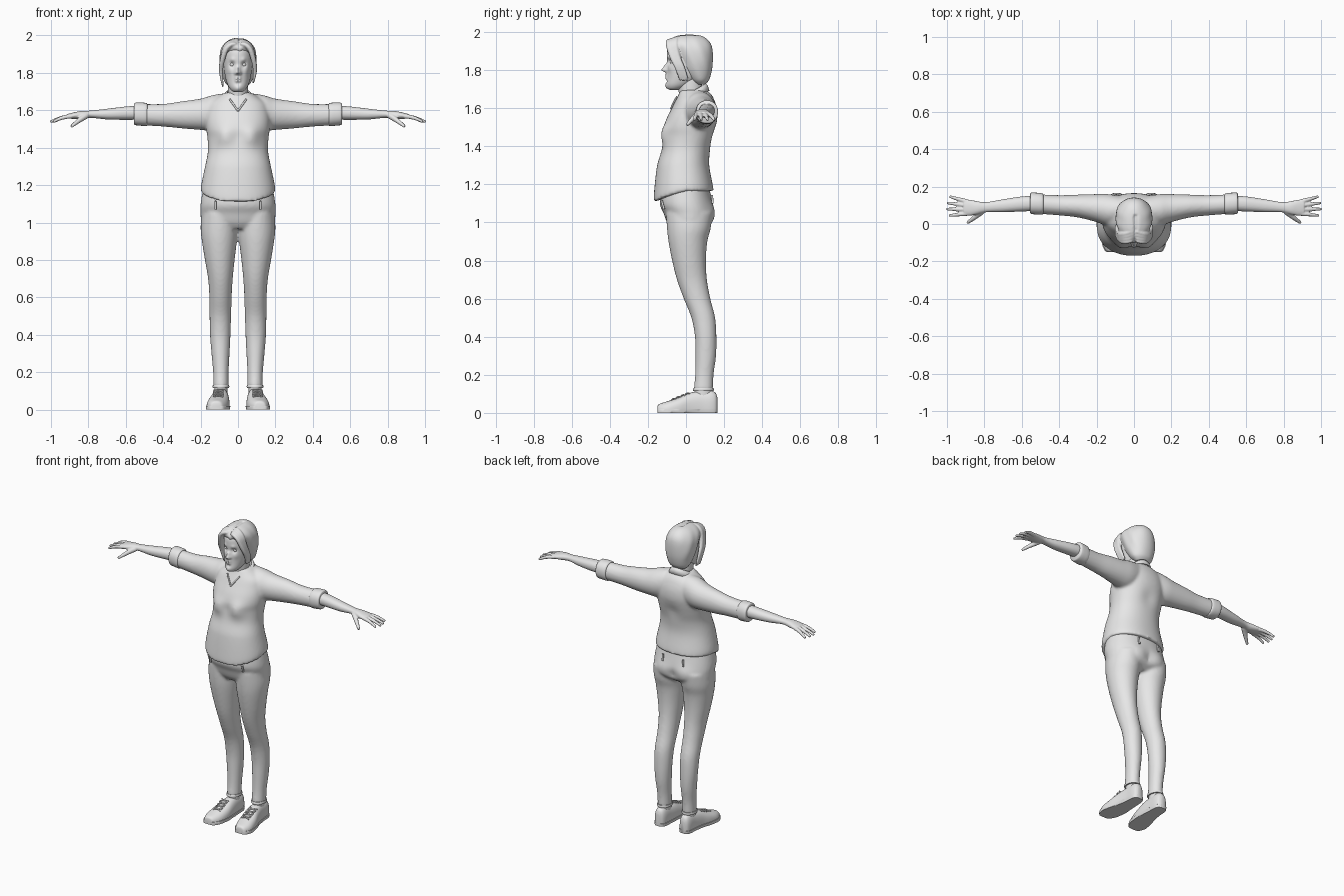
import bpy, bmesh
from math import sin, cos, pi, exp, radians, copysign
from mathutils import Vector

if "Cube" in bpy.data.objects:
    bpy.data.objects.remove(bpy.data.objects["Cube"])

grey = bpy.data.materials.new("plain_grey")
grey.use_nodes = True
grey.diffuse_color = (0.8, 0.8, 0.8, 1)
grey.node_tree.nodes["Principled BSDF"].inputs["Base Color"].default_value = (0.8, 0.8, 0.8, 1)


def activate(obj):
    bpy.ops.object.select_all(action='DESELECT')
    obj.select_set(True)
    bpy.context.view_layer.objects.active = obj


def finish(name, bm):
    bmesh.ops.recalc_face_normals(bm, faces=bm.faces[:])
    mesh = bpy.data.meshes.new(name)
    bm.to_mesh(mesh)
    bm.free()
    obj = bpy.data.objects.new(name, mesh)
    bpy.context.collection.objects.link(obj)
    mesh.materials.append(grey)
    activate(obj)
    bpy.ops.object.shade_smooth_by_angle(angle=radians(45))
    return obj


def spline(rows, steps):
    """Catmull-Rom resampling of rows of numbers."""
    out = []
    last = len(rows) - 1
    for i in range(last):
        a, b, c, d = rows[max(i - 1, 0)], rows[i], rows[i + 1], rows[min(i + 2, last)]
        for k in range(steps):
            t = k / steps
            out.append([q + t / 2 * (r - p + t * (2*p - 5*q + 4*r - s + t * (3*(q - r) + s - p)))
                        for p, q, r, s in zip(a, b, c, d)])
    return out + [list(rows[-1])]


def loft(name, axis, rows, power=2, steps=5, sides=40, deform=None):
    """Rows hold a position on the axis, then low and high limits on the other two axes."""
    bm = bmesh.new()
    rings = []
    for t, a0, a1, b0, b1 in spline(rows, steps):
        ring = []
        for k in range(sides):
            c, s = cos(2 * pi * k / sides), sin(2 * pi * k / sides)
            co = [(a0 + a1) / 2 + (a1 - a0) / 2 * copysign(abs(c) ** (2 / power), c),
                  (b0 + b1) / 2 + (b1 - b0) / 2 * copysign(abs(s) ** (2 / power), s)]
            co.insert(axis, t)
            co = Vector(co)
            if deform:
                deform(co)
            ring.append(bm.verts.new(co))
        rings.append(ring)
    for lo, hi in zip(rings, rings[1:]):
        for k in range(sides):
            n = (k + 1) % sides
            bm.faces.new((lo[k], lo[n], hi[n], hi[k]))
    bm.faces.new(rings[0])
    bm.faces.new(rings[-1])
    return finish(name, bm)


def sym(*rows):
    return [(z, -w, w, front, back) for z, w, front, back in rows]


def tube(name, points, radii):
    cu = bpy.data.curves.new(name, 'CURVE')
    cu.dimensions = '3D'
    cu.bevel_depth = 1
    cu.bevel_resolution = 3
    cu.use_fill_caps = True
    sp = cu.splines.new('NURBS')
    sp.points.add(len(points) - 1)
    for p, co, r in zip(sp.points, points, radii):
        p.co = (*co, 1)
        p.radius = r
    sp.order_u = min(3, len(points))
    sp.use_endpoint_u = True
    obj = bpy.data.objects.new(name, cu)
    bpy.context.collection.objects.link(obj)
    cu.materials.append(grey)
    activate(obj)
    bpy.ops.object.convert(target='MESH')
    obj = bpy.context.object
    bpy.ops.object.shade_smooth()
    return obj


def mirror(obj):
    obj.modifiers.new("mirror", 'MIRROR').use_mirror_merge = False


def fuse(name, parts, voxel, rounds, mirrored=True):
    """Joins parts into one continuous smooth skin."""
    activate(parts[0])
    for p in parts:
        p.select_set(True)
    bpy.ops.object.join()
    obj = bpy.context.object
    obj.name = name
    if mirrored:
        mirror(obj)
    rm = obj.modifiers.new("skin", 'REMESH')
    rm.mode = 'VOXEL'
    rm.voxel_size = voxel
    rm.use_smooth_shade = True
    sm = obj.modifiers.new("soften", 'SMOOTH')
    sm.iterations = rounds
    return obj


def bumps(*items):
    """Soft symmetric pushes: centre x, y, z, radius, push along y."""
    def deform(co):
        push = 0
        for x, y, z, r, amount in items:
            d = (Vector((abs(co.x), co.y, co.z)) - Vector((x, y, z))).length
            push += amount * exp(-(d / r) ** 2)
        co.y += push
    return deform


# Shirt: torso with a hem that dips at the front, and sleeves
bust = bumps((.075, -.11, 1.46, .05, -.025), (0, .15, 1.45, .05, -.01))


def shirt_shape(co):
    bust(co)
    low = min(1, max(0, (1.3 - co.z) / .14))
    co.z -= .06 * low * max(0, -co.y / .17) ** 1.5


torso = loft("torso", 2, sym(
    (1.165, .198, -.17, .145), (1.2, .197, -.168, .14), (1.3, .176, -.152, .122),
    (1.38, .161, -.128, .127), (1.45, .163, -.115, .145), (1.5, .17, -.115, .157),
    (1.55, .172, -.1, .165), (1.6, .165, -.075, .162), (1.64, .15, -.055, .15),
    (1.67, .11, -.04, .135), (1.695, .07, -.03, .11)), power=2.2, sides=64, deform=shirt_shape)
sleeve = loft("sleeve", 0, [
    (.08, 0, .15, 1.5, 1.69), (.14, -.01, .16, 1.49, 1.68), (.2, .01, .16, 1.495, 1.662),
    (.3, .035, .157, 1.503, 1.648), (.4, .046, .154, 1.513, 1.634), (.53, .056, .16, 1.52, 1.634)])
fuse("shirt", [torso, sleeve], .009, 5)
mirror(loft("sleeve_cuff", 0, [(.485, .056, .158, 1.52, 1.634), (.495, .05, .165, 1.516, 1.64),
                               (.545, .053, .168, 1.52, 1.641), (.555, .058, .163, 1.525, 1.636)], 2.2, 3))

# Collar with two pointed flaps, and the open neckline edge
bm = bmesh.new()
strip = []
for i in range(81):
    u = i / 40 - 1
    a = u * pi * .9
    flap = exp(-((abs(u) - .74) / .11) ** 2)
    top = 1.688 + .042 * cos(a)
    rows = [(.064 * sin(a), .03 + .075 * cos(a), top),
            (.076 * sin(a), .028 + .087 * cos(a), top - .012),
            (.092 * sin(a), .025 + .098 * cos(a) - .022 * flap, top - .038 - .026 * flap)]
    strip.append([bm.verts.new(r) for r in rows])
for p, q in zip(strip, strip[1:]):
    for k in range(2):
        bm.faces.new((p[k], q[k], q[k + 1], p[k + 1]))
collar = finish("collar", bm)
collar.modifiers.new("thickness", 'SOLIDIFY').thickness = .007
mirror(tube("neckline_edge", [(.045, -.048, 1.66), (.02, -.068, 1.625), (0, -.079, 1.597)], [.005] * 3))

# Trousers: hips fused with both legs
seat = bumps((.09, .14, 1.04, .06, .012), (0, .15, 1.03, .03, -.012))
hips = loft("hips", 2, sym(
    (.965, .14, -.075, .09), (1, .193, -.1, .135), (1.05, .2, -.118, .147),
    (1.1, .2, -.138, .14), (1.19, .185, -.13, .12)), power=2.2, sides=56, deform=seat)
leg = loft("leg", 2, [
    (.118, .05, .132, .04, .142), (.2, .05, .133, .048, .145), (.3, .045, .142, .05, .158),
    (.4, .04, .15, .047, .16), (.5, .037, .152, .028, .153), (.6, .034, .153, -.012, .128),
    (.7, .028, .16, -.048, .11), (.8, .018, .177, -.073, .105), (.9, .006, .193, -.092, .112),
    (.97, 0, .2, -.1, .13), (1.05, .005, .195, -.105, .14)])
fuse("trousers", [hips, leg], .009, 5)
mirror(loft("trouser_hem", 2, [(.116, .049, .134, .038, .145), (.122, .046, .136, .036, .147),
                               (.132, .048, .134, .04, .145)], 2, 3))
mirror(loft("sock", 2, [(.08, .057, .125, .045, .135), (.13, .057, .125, .045, .135)]))
for name, x, y, z in (("front_belt_loop", .12, -.116, 1.07), ("back_belt_loop", .075, .14, 1.1)):
    lean = -.012 if y < 0 else -.004
    mirror(tube(name, [(x, y, z), (x, y + lean, z + .045)], [.006, .006]))

# Shoes: rounded upper on a flat sole, with laces
shoe_rows = [(-.15, .1, .135, -.01, .03), (-.142, .08, .152, -.03, .046), (-.1, .057, .168, -.04, .06),
             (-.04, .046, .162, -.04, .08), (.02, .046, .145, -.04, .105), (.08, .05, .134, -.04, .115),
             (.13, .053, .13, -.04, .117), (.155, .062, .122, -.03, .105), (.165, .078, .108, -.01, .08)]


def flat_bottom(co):
    co.z = max(co.z, 0)


def sole_shape(co):
    co.z = min(max(co.z, 0), .02)
    co.x += .004 * (1 if co.x > .1 else -1)


mirror(loft("shoe_upper", 1, shoe_rows, 2.5, deform=flat_bottom))
mirror(loft("shoe_sole", 1, shoe_rows, 2.5, deform=sole_shape))
for i in range(4):
    y, z = -.075 + .024 * i, .07 + .0095 * i
    for side in (-1, 1):
        mirror(tube("shoe_lace", [(.105 - side * .026, y, z - .002), (.105, y + .008, z + .008),
                                  (.105 + side * .026, y + .02, z + .004)], [.004] * 3))

# Forearms and hands
arm = [loft("forearm", 0, [
    (.52, .07, .152, 1.55, 1.626), (.6, .067, .147, 1.549, 1.62), (.7, .063, .132, 1.551, 1.608),
    (.79, .063, .117, 1.56, 1.598), (.84, .051, .122, 1.554, 1.596), (.88, .044, .13, 1.554, 1.588),
    (.91, .049, .127, 1.556, 1.581)], 2.2)]
for base, tip, reach in ((.056, .045, .988), (.077, .08, 1.003), (.098, .113, .999), (.119, .147, .986)):
    arm.append(tube("finger", [(.89, base, 1.568), (.94, (base + tip) / 2, 1.566), (reach, tip, 1.538)],
                    [.0125, .011, .0075]))
arm.append(tube("thumb", [(.81, .07, 1.572), (.85, .035, 1.548), (.892, .006, 1.512)], [.017, .014, .008]))
fuse("forearms_and_hands", arm, .0045, 2)

# Neck and sculpted head
loft("neck", 2, sym((1.59, .065, -.055, .09), (1.65, .056, -.036, .085),
                    (1.72, .054, -.042, .085), (1.78, .05, -.04, .08)))
face = bumps(
    (0, -.1, 1.803, .014, -.03), (0, -.1, 1.825, .012, -.013), (.012, -.1, 1.797, .008, -.008),
    (.031, -.09, 1.845, .015, .014), (.03, -.09, 1.87, .013, -.005), (.045, -.08, 1.81, .02, -.005),
    (.008, -.1, 1.774, .01, -.008), (.007, -.1, 1.758, .009, -.009), (0, -.1, 1.766, .005, .003),
    (0, -.1, 1.742, .01, .005), (0, -.1, 1.717, .018, -.007))
loft("head", 2, sym(
    (1.697, .018, -.085, -.04), (1.705, .034, -.097, -.01), (1.725, .05, -.103, .03),
    (1.76, .064, -.1, .075), (1.8, .072, -.099, .1), (1.84, .077, -.098, .115),
    (1.88, .079, -.1, .12), (1.92, .074, -.095, .115), (1.955, .055, -.07, .09),
    (1.972, .025, -.03, .06)), 2.1, 8, 96, face)
for side in (-1, 1):
    bpy.ops.mesh.primitive_uv_sphere_add(segments=20, ring_count=12, radius=.013,
                                         location=(side * .031, -.071, 1.844))
    eye = bpy.context.object
    eye.name = "eye"
    eye.data.materials.append(grey)
    bpy.ops.object.shade_smooth()


# Hair: cropped cap with a parting and swept locks
def strands(co):
    co.x *= 1 + .015 * sin(90 * co.y + 40 * co.z)
    if co.y < .05 and co.z > 1.9:
        co.z -= .012 * exp(-((co.x - .008) / .008) ** 2)


hair = [loft("hair_cap", 2, sym(
    (1.725, .045, .05, .1), (1.75, .07, .02, .122), (1.8, .088, -.02, .136),
    (1.85, .097, -.045, .141), (1.9, .097, -.075, .14), (1.935, .088, -.1, .132),
    (1.962, .068, -.085, .112), (1.98, .04, -.05, .082), (1.987, .012, -.01, .045)),
    2.1, 6, 72, strands)]
for side in (-1, 1):
    for i in range(4):
        s = i / 3
        hair.append(tube("lock", [
            (side * .012, -.09 + .05 * s, 1.955 + .018 * s),
            (side * (.055 + .01 * s), -.1 + .04 * s, 1.955 + .01 * s),
            (side * .085, -.075 + .03 * s, 1.87),
            (side * .094, -.04 + .03 * s, 1.8),
            (side * .08, -.03 + .04 * s, 1.735 + .01 * side)], [.009, .014, .014, .011, .005]))
fuse("hair", hair, .005, 2, mirrored=False)
